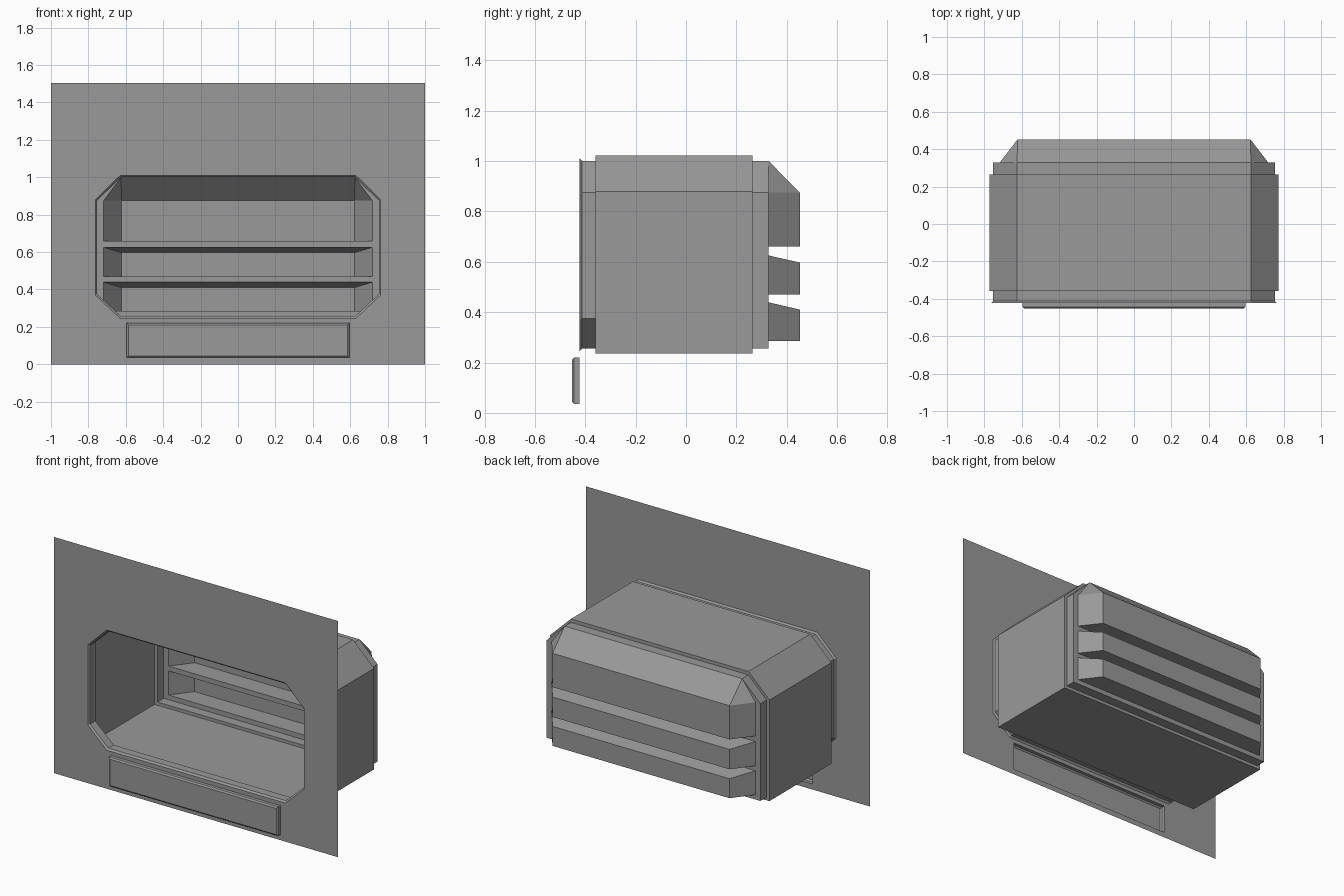
import bpy, bmesh

cube = bpy.data.objects.get("Cube")
if cube:
    bpy.data.objects.remove(cube, do_unlink=True)

grey = bpy.data.materials.new("mid_grey")
grey.use_nodes = True
colour = (0.32, 0.32, 0.32, 1)
grey.diffuse_color = colour
grey.node_tree.nodes["Principled BSDF"].inputs["Base Color"].default_value = colour


def finish(bm, name):
    bmesh.ops.remove_doubles(bm, verts=bm.verts, dist=0.0005)
    mesh = bpy.data.meshes.new(name)
    bm.to_mesh(mesh)
    bm.free()
    mesh.materials.append(grey)
    obj = bpy.data.objects.new(name, mesh)
    bpy.context.collection.objects.link(obj)


def loft(name, rings, cap=False):
    """Skin rings of (y, [(x, z), ...]) that run anticlockwise from the front."""
    bm = bmesh.new()
    loops = [[bm.verts.new((x, y, z)) for x, z in pts] for y, pts in rings]
    for a, b in zip(loops, loops[1:]):
        for i in range(len(a)):
            j = (i + 1) % len(a)
            bm.faces.new((a[i], a[j], b[j], b[i]))
    if cap:
        bm.faces.new(loops[-1])
    bmesh.ops.dissolve_degenerate(bm, dist=0.0005, edges=bm.edges)
    finish(bm, name)


def sheet(name, y, outlines):
    """Flat upright sheet: first outline is the border, the rest are holes."""
    bm = bmesh.new()
    for pts in outlines:
        vs = [bm.verts.new((x, y, z)) for x, z in pts]
        for a, b in zip(vs, vs[1:] + vs[:1]):
            bm.edges.new((a, b))
    bmesh.ops.triangle_fill(bm, use_beauty=True, edges=bm.edges[:])
    bm.normal_update()
    for f in bm.faces:
        if f.normal.y > 0:
            f.normal_flip()
    finish(bm, name)


def rect(w, z0, z1):
    return [(-w, z0), (w, z0), (w, z1), (-w, z1)]


def octagon(w, z0, z1, top_z, low_z=None, flat=0.625):
    """Octagon outline; without low_z the bottom corners stay square."""
    low_x, low = (flat, low_z) if low_z else (w, z0)
    half = [(low_x, z0), (w, low), (w, top_z), (flat, z1)]
    return half + [(-x, z) for x, z in reversed(half)]


WALL, BACK, END = -0.422, 0.328, 0.452
mouth = octagon(0.762, 0.245, 1.01, 0.88, 0.37, 0.63)
collar = octagon(0.753, 0.256, 1.0, 0.875, 0.375)
room = octagon(0.773, 0.236, 1.022, 0.879)
rear = octagon(0.753, 0.256, 1.0, 0.875)

# Wall panel with the bay opening and the plaque opening
plaque = rect(0.595, 0.035, 0.22)
sheet("wall_panel", WALL, [rect(1, 0, 1.503), mouth, plaque])

# Raised plaque, hollow at the back, with a bevelled front edge
loft("plaque", [(WALL, plaque), (-0.444, plaque),
                (END * -1, rect(0.586, 0.044, 0.211))], cap=True)

# Bay shell: lip, front collar, main room, rear collar
loft("bay_shell", [(WALL, mouth), (-0.412, collar), (-0.359, collar),
                   (-0.359, room), (0.265, room), (0.265, rear), (BACK, rear)])

# Back panel, notched around the top recess and cut for the lower two
WIDE, NARROW = 0.718, 0.623
slots = [(0.47, 0.625, 0.597), (0.286, 0.439, 0.41)]
notch = [(0.753, 0.256), (0.753, 0.875), (0.625, 1.0), (WIDE, 0.875), (WIDE, 0.66)]
notch += [(-x, z) for x, z in reversed(notch)]
sheet("back_panel", BACK, [notch] + [rect(WIDE, lo, hi) for lo, hi, _ in slots])

# Lower recesses with sloping tops
for name, (lo, hi, hi_end) in zip(("middle_recess", "bottom_recess"), slots):
    loft(name, [(BACK, rect(WIDE, lo, hi)), (END, rect(NARROW, lo, hi_end))], cap=True)

# Top recess with a sloping roof and triangular corners
half = [(WIDE, 0.66), (WIDE, 0.875), (0.625, 1.0)]
front = half + [(-x, z) for x, z in reversed(half)]
back = [(NARROW if x > 0 else -NARROW, min(z, 0.875)) for x, z in front]
loft("top_recess", [(BACK, front), (END, back)], cap=True)
